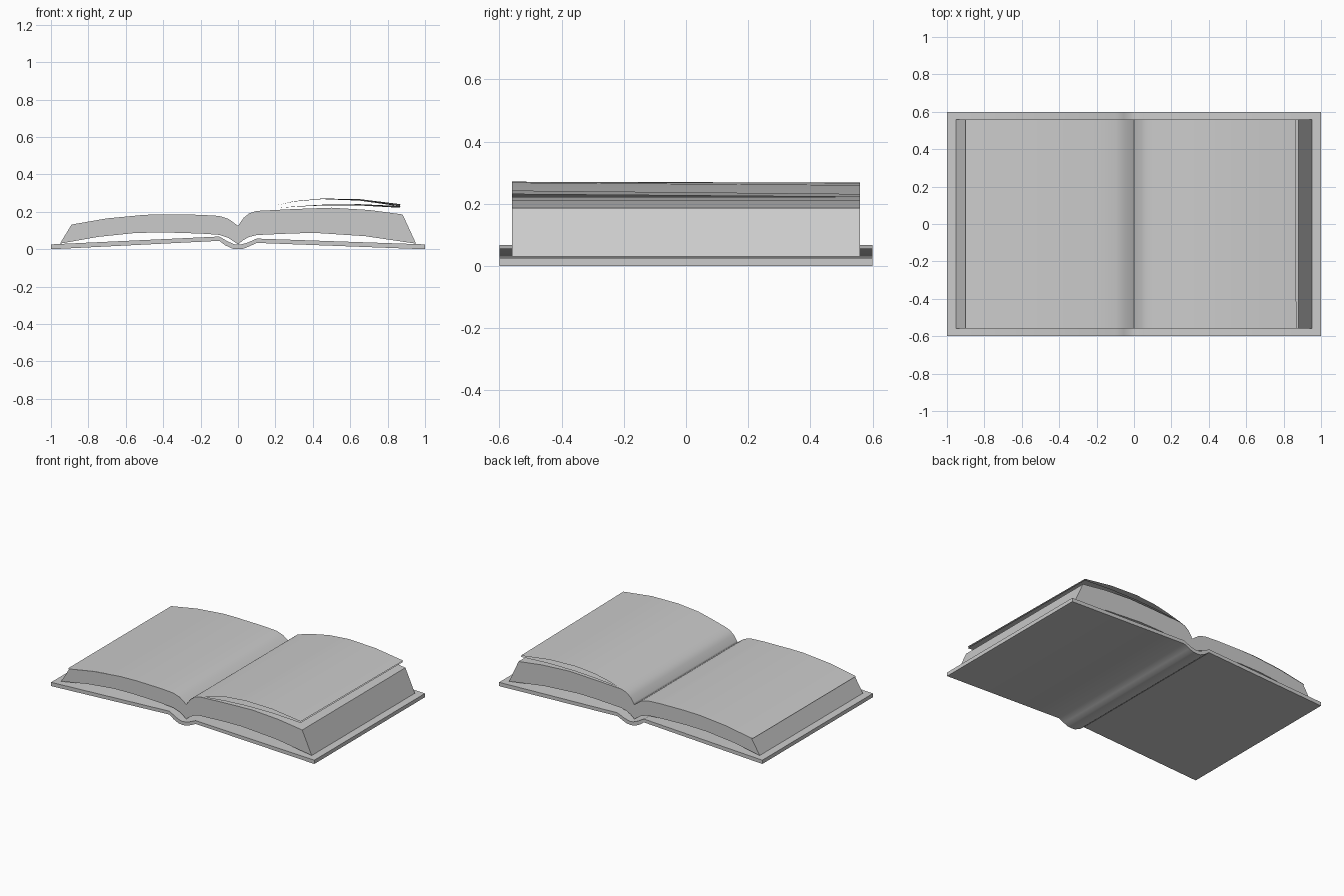
import bpy, bmesh, math

if "Cube" in bpy.data.objects:
    bpy.data.objects.remove(bpy.data.objects["Cube"])


def make_mesh(name, bm):
    mesh = bpy.data.meshes.new(name)
    bm.to_mesh(mesh)
    bm.free()
    obj = bpy.data.objects.new(name, mesh)
    bpy.context.collection.objects.link(obj)
    bpy.ops.object.select_all(action='DESELECT')
    obj.select_set(True)
    bpy.context.view_layer.objects.active = obj
    bpy.ops.object.shade_smooth_by_angle(angle=math.radians(35))
    return obj


def slab(name, upper, lower, half_depth):
    """Solid between two x,z curves, run along y."""
    bm = bmesh.new()
    outline = upper + lower[::-1]
    face = bm.faces.new([bm.verts.new((x, -half_depth, z)) for x, z in outline])
    ext = bmesh.ops.extrude_face_region(bm, geom=[face], use_keep_orig=True)
    moved = [v for v in ext['geom'] if isinstance(v, bmesh.types.BMVert)]
    bmesh.ops.translate(bm, verts=moved, vec=(0, 2 * half_depth, 0))
    bmesh.ops.recalc_face_normals(bm, faces=bm.faces)
    return make_mesh(name, bm)


def sheet(name, front, back, half_depth):
    """Single loose leaf lofted from its front edge to its back edge."""
    bm = bmesh.new()
    a = [bm.verts.new((x, -half_depth, z)) for x, z in front]
    b = [bm.verts.new((x, half_depth, z)) for x, z in back]
    for i in range(len(a) - 1):
        bm.faces.new((a[i], a[i + 1], b[i + 1], b[i]))
    return make_mesh(name, bm)


# Cover boards and rounded spine
cover_bottom = [(-1, 0), (-0.1, 0.045), (-0.07, 0.022), (-0.03, 0.003),
                (0.03, 0.003), (0.06, 0.015), (0.1, 0.034), (1, 0)]
cover_top = [(-1, 0.026), (-0.1, 0.068), (-0.055, 0.042), (-0.02, 0.027),
             (0.02, 0.027), (0.05, 0.035), (0.1, 0.057), (1, 0.026)]
cover_bottom.insert(4, (0, 0))
cover_top.insert(4, (0, 0.024))
slab("cover", cover_top, cover_bottom, 0.6)

# Left page block
left_top = [(-0.89, 0.132), (-0.7, 0.165), (-0.5, 0.184), (-0.38, 0.187),
            (-0.2, 0.184), (-0.1, 0.178), (-0.05, 0.162), (0, 0.125)]
left_bottom = [(-0.952, 0.03), (-0.75, 0.066), (-0.55, 0.087), (-0.4, 0.09),
               (-0.2, 0.084), (-0.1, 0.077), (-0.05, 0.06), (0, 0.026)]
slab("left_pages", left_top, left_bottom, 0.56)

# Right page block
right_top = [(0, 0.125), (0.03, 0.168), (0.06, 0.192), (0.1, 0.205),
             (0.3, 0.215), (0.5, 0.222), (0.7, 0.21), (0.88, 0.186)]
right_bottom = [(0, 0.026), (0.03, 0.05), (0.06, 0.066), (0.1, 0.076),
                (0.3, 0.085), (0.42, 0.087), (0.68, 0.07), (0.952, 0.03)]
slab("right_pages", right_top, right_bottom, 0.56)

# Two loose leaves lifting off the right block
root = [(0.005, 0.133), (0.03, 0.17), (0.06, 0.194), (0.1, 0.208)]
leaves = {
    "upper_leaf": ([(0.2, 0.234), (0.3, 0.257), (0.45, 0.271), (0.65, 0.268), (0.868, 0.241)],
                   [(0.2, 0.234), (0.3, 0.255), (0.45, 0.268), (0.65, 0.26), (0.864, 0.23)]),
    "lower_leaf": ([(0.2, 0.219), (0.3, 0.229), (0.45, 0.238), (0.65, 0.241), (0.868, 0.231)],
                   [(0.2, 0.219), (0.3, 0.227), (0.45, 0.234), (0.65, 0.234), (0.864, 0.222)]),
}
for name, (front, back) in leaves.items():
    sheet(name, root + front, root + back, 0.56)

# Top leaf of the left side, draping over the fore edge
drape = [(-0.955, 0.03), (-0.9, 0.133), (-0.7, 0.169), (-0.5, 0.187), (-0.38, 0.188)]
sheet("left_leaf", drape[1:], drape[1:], 0.56)
